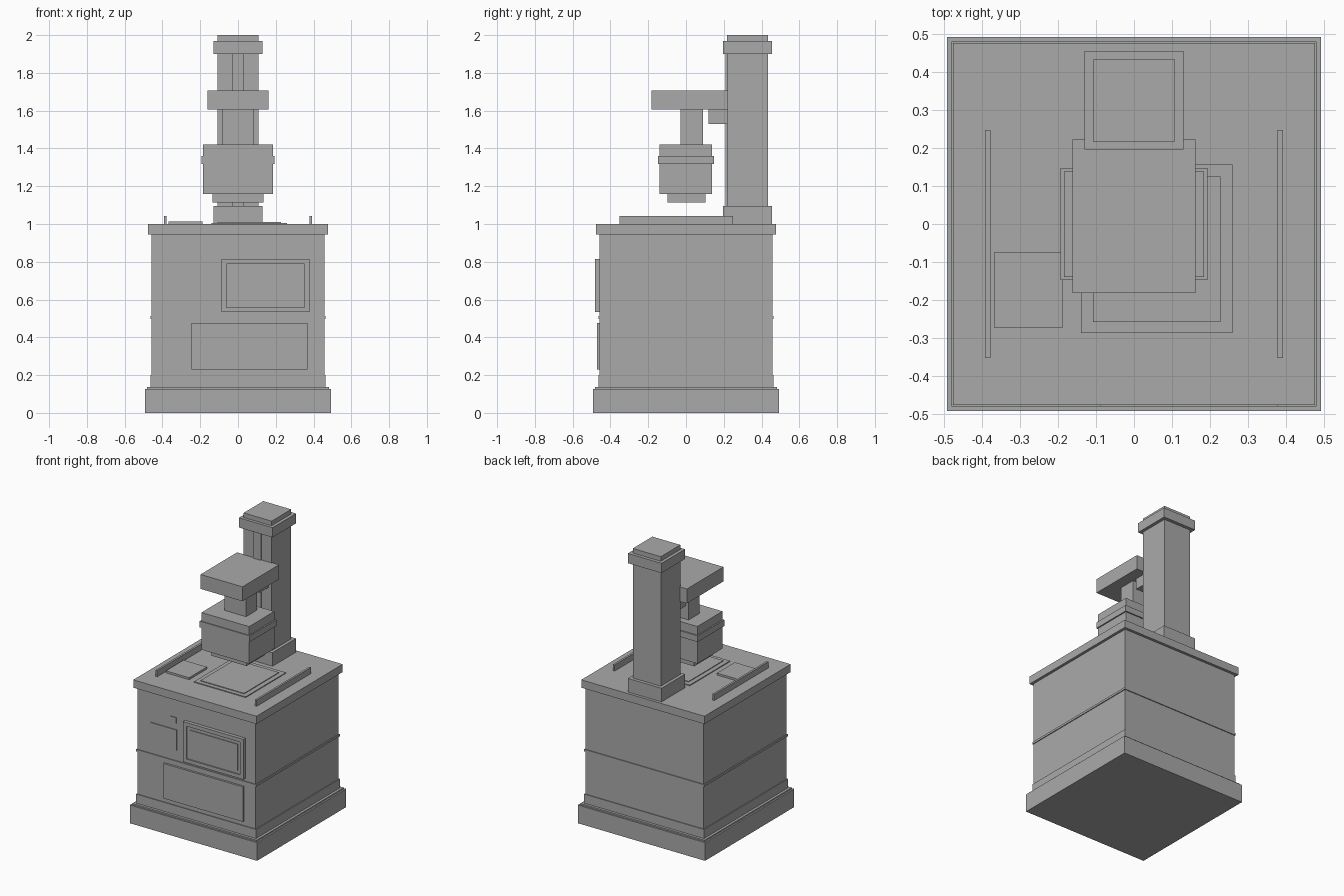
import bpy
import bmesh

old = bpy.data.objects.get("Cube")
if old:
    bpy.data.objects.remove(old, do_unlink=True)

grey = bpy.data.materials.new("machine grey")
grey.use_nodes = True
colour = (0.4, 0.4, 0.4, 1)
grey.diffuse_color = colour
grey.node_tree.nodes["Principled BSDF"].inputs["Base Color"].default_value = colour


def finish(name, bm):
    mesh = bpy.data.meshes.new(name)
    bm.to_mesh(mesh)
    bm.free()
    mesh.materials.append(grey)
    obj = bpy.data.objects.new(name, mesh)
    bpy.context.collection.objects.link(obj)
    return obj


def add_box(bm, xs, ys, zs):
    verts = bmesh.ops.create_cube(bm, size=1)["verts"]
    for v in verts:
        for i, (low, high) in enumerate((xs, ys, zs)):
            v.co[i] = high if v.co[i] > 0 else low


def box(name, xs, ys, zs):
    bm = bmesh.new()
    add_box(bm, xs, ys, zs)
    return finish(name, bm)


def block(name, half, z0, z1):
    return box(name, (-half, half), (-half, half), (z0, z1))


def centred(name, half_x, ys, zs):
    return box(name, (-half_x, half_x), ys, zs)


# Cabinet
block("plinth", 0.492, 0, 0.127)
block("plinth_step", 0.481, 0.127, 0.137)
block("cabinet_body", 0.457, 0.137, 0.945)
block("lower_skirt", 0.463, 0.137, 0.2)
block("middle_belt", 0.463, 0.498, 0.513)
block("table_top", 0.476, 0.945, 1.0)

# Front window with a raised surround
front = -0.45
x0, x1, z0, z1 = -0.088, 0.378, 0.533, 0.814
w = 0.026
bm = bmesh.new()
for xs in ((x0, x0 + w), (x1 - w, x1)):
    add_box(bm, xs, (-0.481, front), (z0, z1))
for zs in ((z0, z0 + w), (z1 - w, z1)):
    add_box(bm, (x0 + w, x1 - w), (-0.481, front), zs)
finish("window_surround", bm)
box("window_bed", (x0 + w, x1 - w), (-0.472, front), (z0 + w, z1 - w))
box("window_pane", (-0.04, 0.33), (-0.477, front), (0.581, 0.765))

# Other front panels
box("drawer_panel", (-0.247, 0.367), (-0.471, front), (0.231, 0.475))
box("control_panel", (-0.355, -0.15), (-0.463, front), (0.587, 0.73))
box("control_button", (-0.2, -0.155), (-0.463, front), (0.775, 0.815))

# Table fittings
for name, side in (("left_rail", 1), ("right_rail", -1)):
    box(name, sorted((side * 0.378, side * 0.392)), (-0.353, 0.248), (1.0, 1.043))
box("side_plate", (-0.368, -0.187), (-0.272, -0.075), (1.0, 1.014))
box("stage_plate", (-0.139, 0.26), (-0.287, 0.157), (1.0, 1.006))
box("stage_inset", (-0.108, 0.228), (-0.258, 0.125), (1.0, 1.011))

# Column
centred("column", 0.108, (0.217, 0.433), (1.0, 2.0))
centred("column_guide", 0.03, (0.209, 0.22), (1.095, 1.9))
centred("column_base", 0.13, (0.196, 0.456), (1.0, 1.095))
centred("column_collar", 0.13, (0.196, 0.456), (1.9, 1.968))

# Arm and working head
centred("arm", 0.162, (-0.182, 0.222), (1.607, 1.708))
centred("arm_bracket", 0.083, (0.12, 0.218), (1.53, 1.607))
centred("head_post", 0.083, (-0.03, 0.09), (1.42, 1.607))
centred("head", 0.184, (-0.14, 0.138), (1.16, 1.42))
centred("head_band", 0.193, (-0.147, 0.147), (1.317, 1.36))
centred("tool_plate", 0.135, (-0.098, 0.103), (1.115, 1.16))
